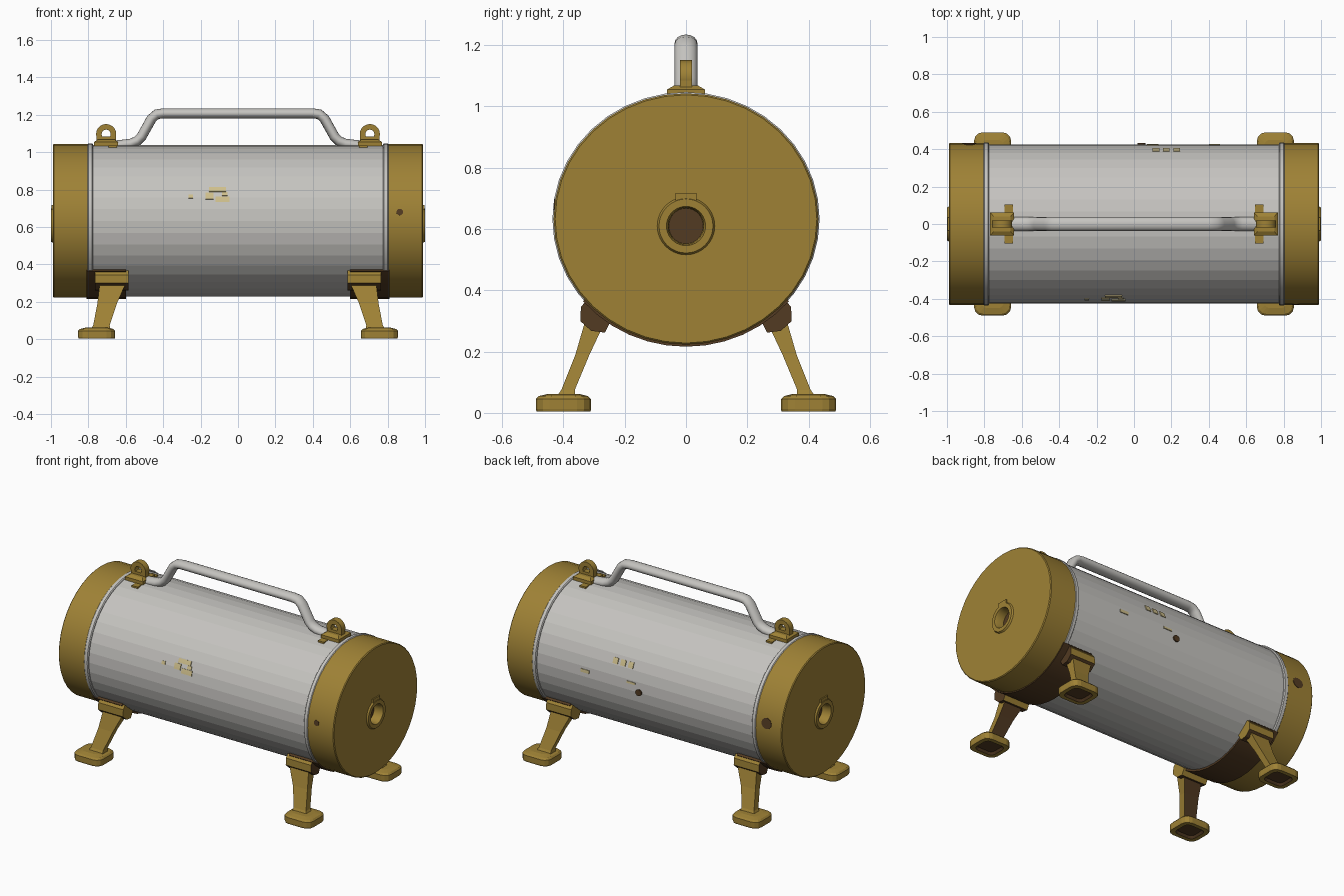
import bpy, bmesh, math
from mathutils import Vector

if "Cube" in bpy.data.objects:
    bpy.data.objects.remove(bpy.data.objects["Cube"])

ZC, RY, RZ = 0.633, 0.430, 0.408   # body axis height and radii
N = 40                             # sides of the barrel


def mat(name, rgb):
    m = bpy.data.materials.new(name)
    m.diffuse_color = (*rgb, 1)
    m.use_nodes = True
    m.node_tree.nodes["Principled BSDF"].inputs["Base Color"].default_value = m.diffuse_color
    return m


GOLD = mat("brass", (0.345, 0.222, 0.036))
GREY = mat("light_grey", (0.56, 0.55, 0.525))
BROWN = mat("dark_brown", (0.085, 0.043, 0.016))
YELLOW = mat("pale_yellow", (0.62, 0.52, 0.26))


def loft(name, rings, mats, closed=False, rule=None, smooth=None):
    """Bridge equal-sized rings of points; rule(face) gives the material index."""
    bm = bmesh.new()
    vr = [[bm.verts.new(p) for p in r] for r in rings]
    n = len(rings[0])
    pairs = list(zip(vr, vr[1:])) + ([(vr[-1], vr[0])] if closed else [])
    for a, b in pairs:
        for i in range(n):
            j = (i + 1) % n
            bm.faces.new((a[i], a[j], b[j], b[i]))
    if not closed:
        bm.faces.new(vr[0])
        bm.faces.new(vr[-1])
    bmesh.ops.recalc_face_normals(bm, faces=bm.faces)
    bm.normal_update()
    if rule:
        for f in bm.faces:
            f.material_index = rule(f)
    me = bpy.data.meshes.new(name)
    bm.to_mesh(me)
    bm.free()
    for m in mats:
        me.materials.append(m)
    ob = bpy.data.objects.new(name, me)
    bpy.context.collection.objects.link(ob)
    if smooth:
        bpy.context.view_layer.objects.active = ob
        ob.select_set(True)
        bpy.ops.object.shade_smooth_by_angle(angle=math.radians(smooth))
        ob.select_set(False)
    return ob


def oval(x, ry, rz, zc=ZC, n=N):
    """Ring around the x axis."""
    return [(x, ry * math.cos(2 * math.pi * i / n), zc + rz * math.sin(2 * math.pi * i / n))
            for i in range(n)]


def rect(cx, cy, hx, hy, z):
    return [(cx - hx, cy - hy, z), (cx + hx, cy - hy, z), (cx + hx, cy + hy, z), (cx - hx, cy + hy, z)]


def rounded(cx, cy, hx, hy, z, r=0.045):
    """Rounded rectangle in plan."""
    pts = []
    for k, (sx, sy) in enumerate(((1, 1), (-1, 1), (-1, -1), (1, -1))):
        for t in range(4):
            a = math.radians(90 * k + 30 * t)
            pts.append((cx + sx * (hx - r) + r * math.cos(a), cy + sy * (hy - r) + r * math.sin(a), z))
    return pts


def on_barrel(x, a, off):
    return (x, (RY + off) * math.cos(a), ZC + (RZ + off) * math.sin(a))


def patch(name, side, x0, x1, z0, z1):
    """Thin painted plate following the barrel, side -1 front, +1 back."""
    rings = []
    for k in range(4):
        s = math.asin((z0 + (z1 - z0) * k / 3 - ZC) / RZ)
        a = s if side > 0 else math.pi - s
        rings.append([on_barrel(x0, a, -0.007), on_barrel(x1, a, -0.007),
                      on_barrel(x1, a, -0.001), on_barrel(x0, a, -0.001)])
    loft(name, rings, [YELLOW])


def spot(name, side, x, z, r):
    """Round brown port on the barrel wall."""
    s = math.asin((z - ZC) / RZ)
    a0 = s if side > 0 else math.pi - s
    rings = [[on_barrel(x + r * math.cos(t * math.pi / 6), a0 + r / RY * math.sin(t * math.pi / 6), o)
              for t in range(12)] for o in (-0.004, 0.004)]
    loft(name, rings, [BROWN])


# Barrel
loft("barrel", [oval(-0.82, RY - 0.005, RZ - 0.003), oval(0.82, RY - 0.005, RZ - 0.003)], [GREY], smooth=5)

# Carry handle: oval tube swept along a bent path
half = [(0.0, 1.208), (0.40, 1.208), (0.435, 1.203), (0.462, 1.18), (0.515, 1.085),
        (0.54, 1.06), (0.575, 1.045), (0.655, 1.036)]
path = [(-x, z) for x, z in half[:0:-1]] + half
rings = []
for i, (x, z) in enumerate(path):
    a, b = path[max(i - 1, 0)], path[min(i + 1, len(path) - 1)]
    t = Vector((b[0] - a[0], b[1] - a[1])).normalized()
    rings.append([(x - t.y * 0.027 * math.sin(q), 0.037 * math.cos(q), z + t.x * 0.027 * math.sin(q))
                  for q in (2 * math.pi * k / 16 for k in range(16))])
loft("handle", rings, [GREY], smooth=40)

for sx, end in ((-1, "left"), (1, "right")):
    # End cap with raised boss and recessed dark socket
    cap = [(0.80, 0.432, 0.410, ZC), (0.985, 0.432, 0.410, ZC), (0.99, 0.427, 0.405, ZC),
           (0.99, 0.094, 0.094, 0.61), (1.0, 0.088, 0.088, 0.61), (1.0, 0.064, 0.064, 0.61),
           (0.985, 0.058, 0.060, 0.61), (0.94, 0.056, 0.058, 0.61)]
    loft(end + "_end_cap", [oval(sx * x, a, b, c) for x, a, b, c in cap], [GOLD, BROWN], smooth=25,
         rule=lambda f: int(abs(f.calc_center_median().x) < 0.97 and len(f.verts) > 4
                            and f.calc_area() < 0.1))
    # Small key tab above the socket
    loft(end + "_boss_tab", [rect(sx * 0.992, 0, 0.006, 0.035, z) for z in (0.69, 0.718)], [GOLD])
    # Grey flange ring between barrel and cap
    loft(end + "_flange", [oval(sx * x, a, b) for x, a, b in
         ((0.775, 0.430, 0.408), (0.78, 0.436, 0.414), (0.80, 0.436, 0.414), (0.806, 0.430, 0.408))],
         [GREY], smooth=25)

    # Lifting lug: foot plate, cross plate, pedestal and eye
    cx = sx * 0.705
    loft(end + "_lug_plate", [rect(cx, 0, hx, hy, z) for hx, hy, z in
         ((0.064, 0.062, 1.02), (0.064, 0.062, 1.055), (0.045, 0.04, 1.068))], [GOLD])
    loft(end + "_lug_cross_plate", [rect(sx * 0.67, 0, 0.022, 0.105, z) for z in (1.0, 1.035)], [GOLD])
    loft(end + "_lug_pedestal", [rect(cx, 0, 0.052, 0.02, 1.05), rect(cx, 0, 0.052, 0.02, 1.085)], [GOLD])
    eye = []
    for k in range(20):
        c, s = math.cos(k * math.pi / 10), math.sin(k * math.pi / 10)
        eye.append([(cx + r * c, y, 1.097 + r * s) for r, y in
                    ((0.024, -0.02), (0.054, -0.02), (0.054, 0.02), (0.024, 0.02))])
    loft(end + "_lug_eye", eye, [GOLD], closed=True, smooth=30)

    # Dark saddle strap under the barrel
    strap = []
    for k in range(13):
        a = math.radians(-140 + 100 * k / 12)
        strap.append([on_barrel(sx * x, a, o) for x, o in
                      ((0.60, -0.01), (0.81, -0.01), (0.81, 0.009), (0.60, 0.009))])
    loft(end + "_saddle", strap, [BROWN], smooth=20)

    for sy, side in ((-1, "front"), (1, "back")):
        n = side + "_" + end
        # Leg bracket, with dark end and lower faces
        prof = [(0.345, 0.30), (0.343, 0.345), (0.325, 0.368), (0.24, 0.31), (0.265, 0.262), (0.31, 0.268)]
        loft(n + "_leg_bracket", [[(sx * x, sy * y, z) for y, z in prof] for x in (0.585, 0.765)],
             [GOLD, BROWN], rule=lambda f: int(f.normal.x * sx > 0.9 or f.normal.z < -0.5))
        # Tapered leg splaying outward, dark on the inner face
        loft(n + "_leg", [rect(sx * x, sy * y, hx, hy, z) for x, y, hx, hy, z in
             ((0.735, 0.395, 0.055, 0.032, 0.045), (0.73, 0.385, 0.044, 0.022, 0.075),
              (0.70, 0.338, 0.052, 0.023, 0.19), (0.672, 0.300, 0.068, 0.032, 0.29))],
             [GOLD, BROWN], rule=lambda f: int(f.normal.y * sy < -0.6))
        # Foot pad with dark hollow underside
        fx, fy = sx * 0.756, sy * 0.40
        loft(n + "_foot", [rounded(fx, fy, hx, hy, z, r) for hx, hy, z, r in
             ((0.06, 0.052, 0.018, 0.025), (0.07, 0.062, 0.004, 0.03), (0.097, 0.088, 0.004, 0.045),
              (0.099, 0.09, 0.012, 0.045), (0.099, 0.09, 0.045, 0.045), (0.09, 0.08, 0.055, 0.04),
              (0.06, 0.05, 0.062, 0.03))], [GOLD, BROWN],
             rule=lambda f: int(f.normal.z < -0.5 and f.calc_center_median().z > 0.008))

# Worn paint marks on the barrel wall
patch("front_mark_upper", -1, -0.155, -0.065, 0.79, 0.815)
patch("front_mark_lower", -1, -0.12, -0.045, 0.735, 0.765)
patch("front_mark_left", -1, -0.175, -0.13, 0.75, 0.785)
patch("front_mark_right", -1, -0.085, -0.055, 0.768, 0.788)
patch("front_mark_small", -1, -0.265, -0.24, 0.755, 0.775)
for i, x in enumerate((0.10, 0.155, 0.21)):
    patch("back_mark_%d" % i, 1, x, x + 0.035, 0.765, 0.80)
patch("back_stripe", 1, 0.07, 0.13, 0.675, 0.688)
patch("back_mark_far", 1, 0.40, 0.46, 0.66, 0.68)

# Round ports
spot("back_port", 1, 0.04, 0.635, 0.022)
spot("back_cap_port", 1, -0.88, 0.68, 0.036)
spot("front_cap_port", -1, 0.865, 0.68, 0.018)
